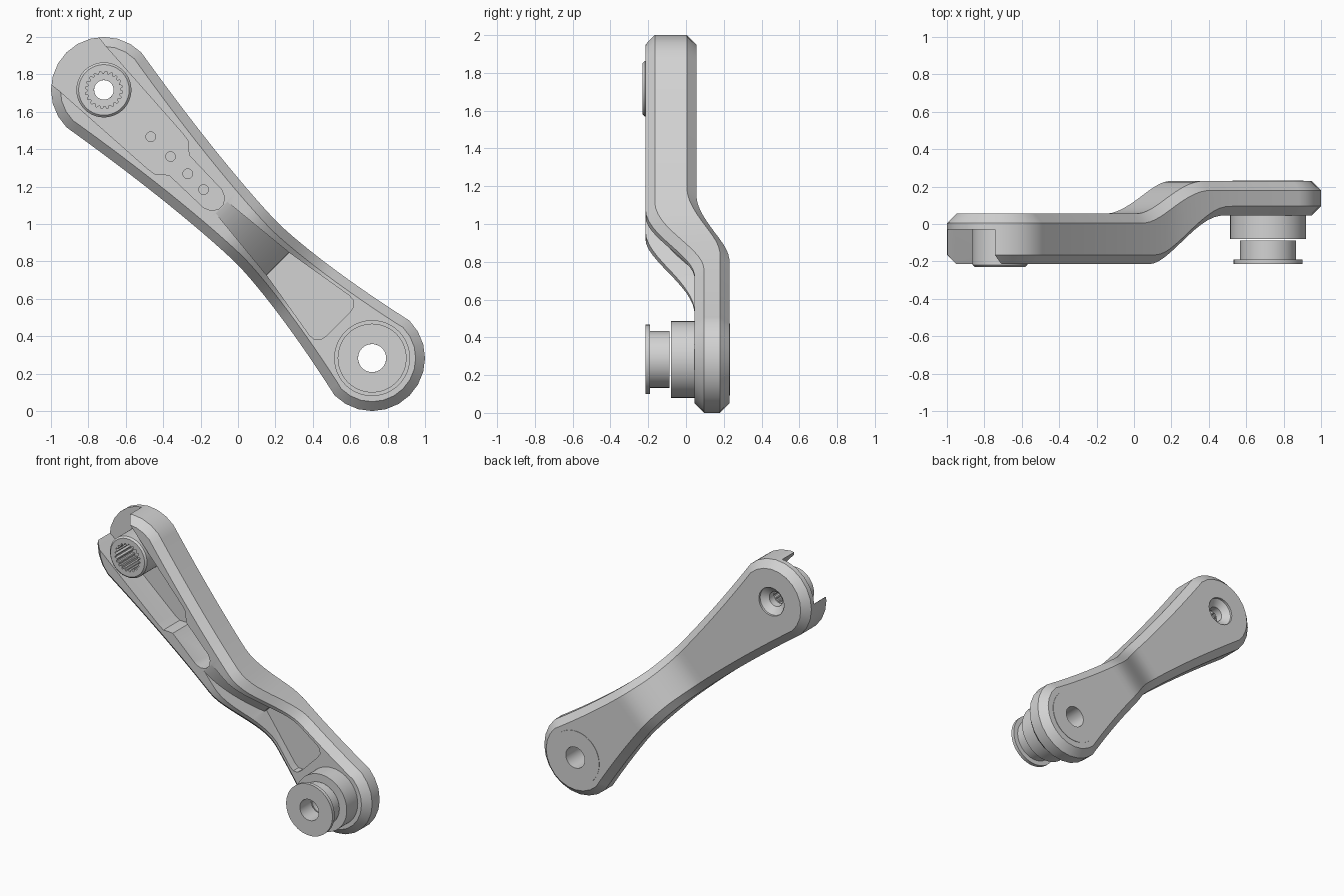
import bpy, bmesh, math
from mathutils import Vector

if "Cube" in bpy.data.objects:
    bpy.data.objects.remove(bpy.data.objects["Cube"])

metal = bpy.data.materials.new("grey metal")
metal.use_nodes = True
GREY = (0.65, 0.65, 0.65, 1)
metal.diffuse_color = GREY
metal.node_tree.nodes["Principled BSDF"].inputs["Base Color"].default_value = GREY

END = 1.014      # distance of each arm eye from the middle
RAD = 0.283      # eye radius
BEVEL = 0.05
WAIST = 0.15     # position of the narrowest point


def place(u, v, y):
    """Arm space (u along the arm, v across it, y depth) to world."""
    s = math.sqrt(0.5)
    return Vector(((u + v) * s, y, 1 + (v - u) * s))


def ease(u, a, b):
    t = min(max((u - a) / (b - a), 0), 1)
    return t * t * (3 - 2 * t)


def front_y(u):
    return -0.215 + 0.26 * ease(u, 0, 0.53)


def back_y(u):
    return 0.055 + 0.175 * ease(u, -0.1, 0.4)


def build(name, rings, caps=False, wrap=False):
    """Skin closed rings of points into one solid."""
    bm = bmesh.new()
    loops = [[bm.verts.new(p) for p in ring] for ring in rings]
    pairs = list(zip(loops, loops[1:]))
    if wrap:
        pairs.append((loops[-1], loops[0]))
    for a, b in pairs:
        for i in range(len(a)):
            j = (i + 1) % len(a)
            bm.faces.new((a[i], a[j], b[j], b[i]))
    if caps:
        bm.faces.new(loops[0])
        bm.faces.new(loops[-1])
    bmesh.ops.remove_doubles(bm, verts=bm.verts, dist=1e-5)
    bmesh.ops.recalc_face_normals(bm, faces=bm.faces)
    mesh = bpy.data.meshes.new(name)
    bm.to_mesh(mesh)
    bm.free()
    mesh.materials.append(metal)
    obj = bpy.data.objects.new(name, mesh)
    bpy.context.collection.objects.link(obj)
    return obj


def lathe(name, u, profile, segs=48):
    """Turn (radius, y) points around a depth axis; a (r1, r2) radius makes splines."""
    rings = []
    for k in range(segs):
        a = 2 * math.pi * k / segs
        ring = []
        for r, y in profile:
            if isinstance(r, tuple):
                r = r[0] if k % 4 < 2 else r[1]
            ring.append(place(u + r * math.cos(a), r * math.sin(a), y))
        rings.append(ring)
    return build(name, rings, wrap=True)


def drill(name, u, r, y0, y1, segs=32):
    return lathe(name, u, [(0, y0), (r, y0), (r, y1), (0, y1)], segs)


def trough(name, stations):
    """Pocket cutter from (u, half width, floor y) stations."""
    return build(name, [[place(u, w, -0.5), place(u, w, y), place(u, -w, y), place(u, -w, -0.5)]
                        for u, w, y in stations], caps=True)


def finish(obj):
    bpy.ops.object.select_all(action='DESELECT')
    obj.select_set(True)
    bpy.context.view_layer.objects.active = obj
    bpy.ops.object.shade_smooth_by_angle(angle=math.radians(30))


# Arm outline: (u, v, normal u, normal v) along the upper side, eye to eye
def half_width(u):
    span = END + WAIST if u < WAIST else END - WAIST
    return 0.155 + (RAD - 0.155) * (abs(u - WAIST) / span) ** 1.5


outline = []
for k in range(7):
    a = math.radians(180 - 15 * k)
    outline.append((-END + RAD * math.cos(a), RAD * math.sin(a), math.cos(a), math.sin(a)))
for k in range(1, 48):
    u = -END + 2 * END * k / 48
    slope = (half_width(u + 0.001) - half_width(u - 0.001)) / 0.002
    size = math.hypot(slope, 1)
    outline.append((u, half_width(u), -slope / size, 1 / size))
for k in range(7):
    a = math.radians(90 - 15 * k)
    outline.append((END + RAD * math.cos(a), RAD * math.sin(a), math.cos(a), math.sin(a)))

# Arm body with bevelled rims
rings = []
for u, v, nu, nv in outline:
    ui, vi = u - nu * BEVEL, v - nv * BEVEL
    side = [(ui, vi, front_y(ui)), (u, v, front_y(u) + BEVEL),
            (u, v, back_y(u) - BEVEL), (ui, vi, back_y(ui))]
    other = [(a, -b, c) for a, b, c in reversed(side)]
    rings.append([place(*p) for p in side + other])
arm = build("crank_arm", rings)

# Cutters: open channel, sloping pocket, bores and small holes
FLOOR = -0.03
channel = [(-1.4, 0.2), (-1.18, 0.172), (-0.55, 0.133), (-0.5, 0.125), (-0.475, 0.1),
           (-0.445, 0.075), (-0.19, 0.068), (-0.155, 0.052), (-0.13, 0.02)]
cutters = [trough("channel_cutter", [(u, w, FLOOR) for u, w in channel])]
pocket = []
for k in range(13):
    t = k / 12
    pocket.append((-0.16 + 0.46 * t, 0.04 + 0.045 * t, -0.22 + 0.3 * t ** 1.6))
pocket += [(0.302, 0.085, 0.105), (0.69, 0.15, 0.105), (0.725, 0.148, 0.105),
           (0.75, 0.125, 0.105), (0.757, 0.09, 0.105)]
cutters.append(trough("pocket_cutter", pocket))
cutters.append(lathe("axle_bore_cutter", -END, [(0, -0.4), (0.052, -0.4), (0.052, 0.005),
                                                (0.1, 0.04), (0.1, 0.2), (0, 0.2)], 32))
cutters.append(drill("pedal_bore_cutter", END, 0.075, -0.4, 0.5))
for u in (-0.66, -0.51, -0.38, -0.26):
    cutters.append(drill("small_hole_cutter", u, 0.026, -0.1, 0.02, 16))

bpy.context.view_layer.objects.active = arm
for cutter in cutters:
    cutter.hide_render = True
    mod = arm.modifiers.new("cut", 'BOOLEAN')
    mod.operation = 'DIFFERENCE'
    mod.solver = 'EXACT'
    mod.object = cutter
    bpy.ops.object.modifier_apply(modifier=mod.name)
    bpy.data.objects.remove(cutter)
finish(arm)

# Splined axle boss
TEETH = (0.1, 0.086)
finish(lathe("splined_boss", -END, [
    (0.147, FLOOR + 0.005), (0.147, -0.218), (0.135, -0.23), (TEETH, -0.23),
    (TEETH, -0.05), (0.052, -0.05), (0.052, FLOOR + 0.005)], 80))

# Pedal end: collar, flanged spindle and rear insert
finish(lathe("pedal_collar", END, [
    (0.075, 0.06), (0.203, 0.06), (0.203, -0.08), (0.075, -0.08)]))
finish(lathe("flanged_spindle", END, [
    (0.075, -0.088), (0.15, -0.088), (0.15, -0.19), (0.184, -0.19),
    (0.184, -0.215), (0.075, -0.215)]))
finish(lathe("rear_insert", END, [
    (0.075, 0.226), (0.19, 0.226), (0.19, 0.233), (0.075, 0.233)]))
